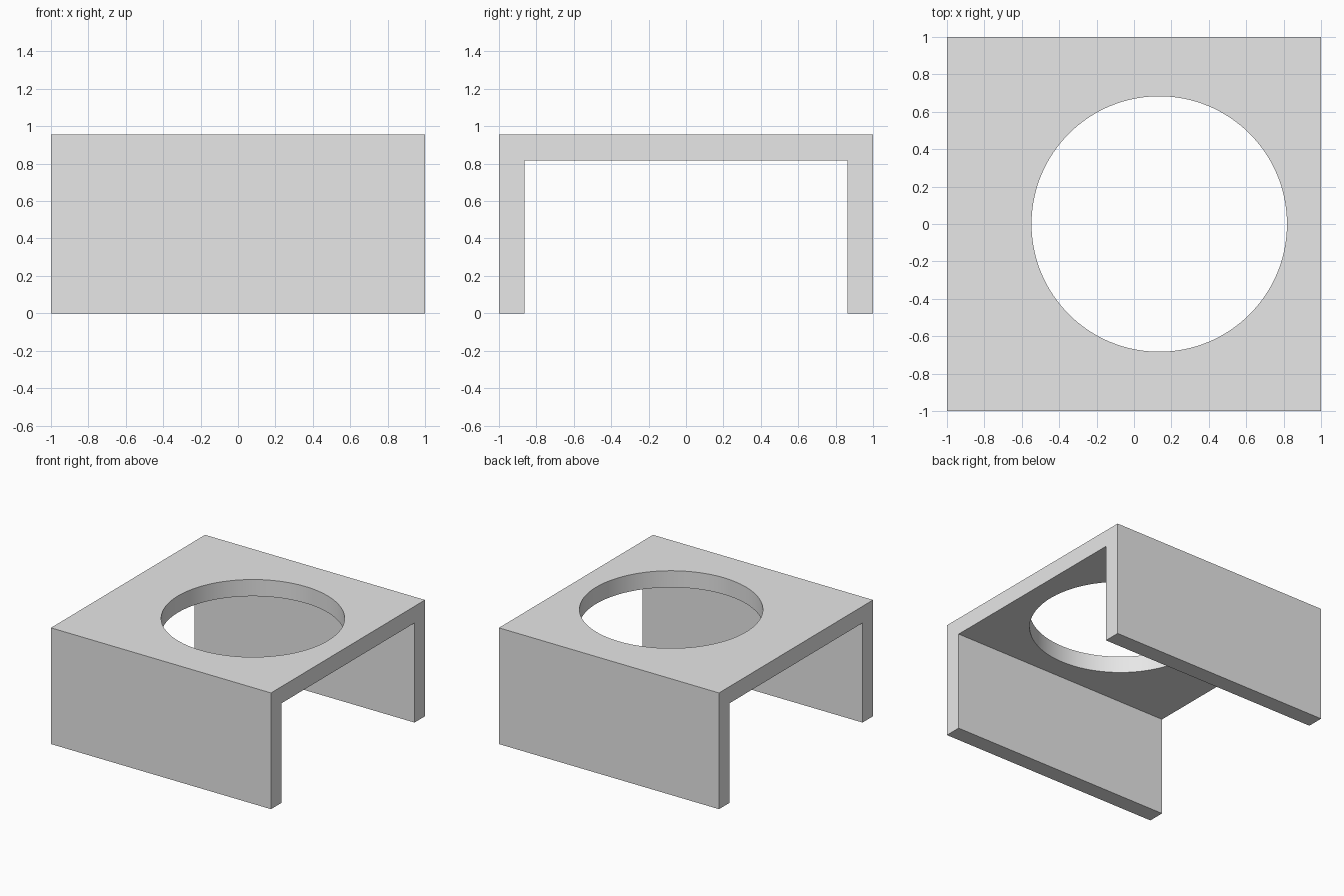
import bpy
import bmesh
import math

cube = bpy.data.objects.get("Cube")
if cube:
    bpy.data.objects.remove(cube, do_unlink=True)

HALF = 1.0
HEIGHT = 0.955
WALL = 0.137
HOLE_X, HOLE_RADIUS = 0.135, 0.683

grey = bpy.data.materials.new("plain_grey")
grey.use_nodes = True
grey.diffuse_color = (0.8, 0.8, 0.8, 1)
grey.node_tree.nodes["Principled BSDF"].inputs["Base Color"].default_value = (0.8, 0.8, 0.8, 1)

# Channel-shaped bracket: a U profile in the y-z plane, extruded along x
inner, under = HALF - WALL, HEIGHT - WALL
profile = [(-HALF, 0), (-inner, 0), (-inner, under), (inner, under),
           (inner, 0), (HALF, 0), (HALF, HEIGHT), (-HALF, HEIGHT)]
bm = bmesh.new()
face = bm.faces.new([bm.verts.new((-HALF, y, z)) for y, z in profile])
sweep = bmesh.ops.extrude_face_region(bm, geom=[face])
moved = [v for v in sweep["geom"] if isinstance(v, bmesh.types.BMVert)]
bmesh.ops.translate(bm, verts=moved, vec=(2 * HALF, 0, 0))
bmesh.ops.recalc_face_normals(bm, faces=bm.faces)
mesh = bpy.data.meshes.new("bracket")
bm.to_mesh(mesh)
bm.free()
mesh.materials.append(grey)
bracket = bpy.data.objects.new("bracket", mesh)
bpy.context.collection.objects.link(bracket)

# Round opening through the top plate, set off-centre
bpy.ops.mesh.primitive_cylinder_add(vertices=128, radius=HOLE_RADIUS, depth=4 * WALL,
                                    location=(HOLE_X, 0, HEIGHT - WALL / 2))
cutter = bpy.context.object
cutter.name = "hole_cutter"
cutter.hide_render = True
cutter.data.materials.append(grey)

cut = bracket.modifiers.new("round_opening", 'BOOLEAN')
cut.operation = 'DIFFERENCE'
cut.solver = 'EXACT'
cut.object = cutter

# Apply the cut, discard the cutter, smooth only the curved wall
bpy.ops.object.select_all(action='DESELECT')
bracket.select_set(True)
bpy.context.view_layer.objects.active = bracket
bpy.ops.object.modifier_apply(modifier=cut.name)
bpy.data.objects.remove(cutter, do_unlink=True)
bpy.ops.object.shade_smooth_by_angle(angle=math.radians(30))
